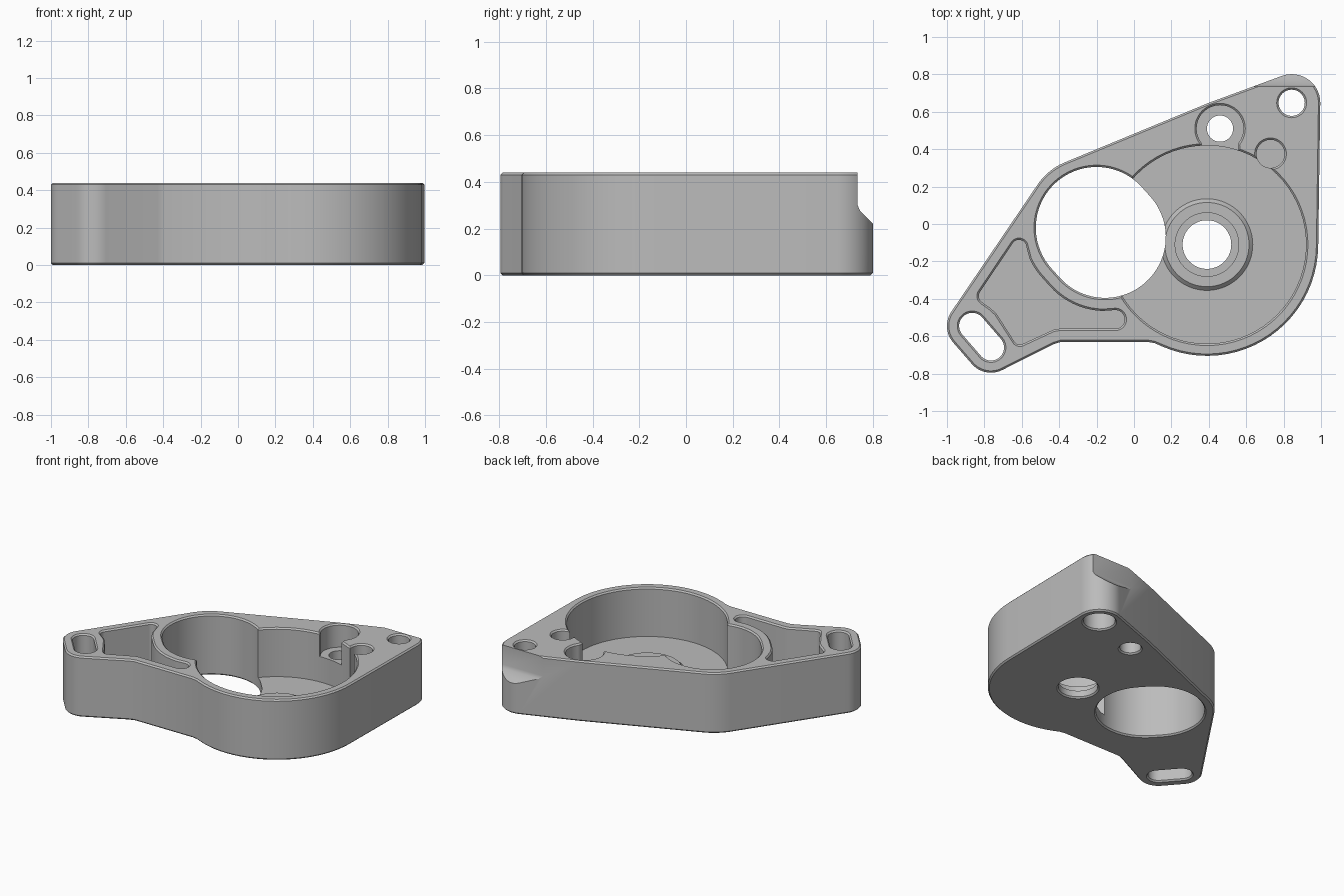
import bpy, bmesh
from math import cos, sin, radians, ceil
from mathutils import Vector

if "Cube" in bpy.data.objects:
    bpy.data.objects.remove(bpy.data.objects["Cube"])

H = 0.44      # plate height
C = 0.01      # edge chamfer
FLOOR = 0.085  # pocket floor

grey = bpy.data.materials.new("machined grey")
grey.use_nodes = True
grey.diffuse_color = (0.5, 0.5, 0.5, 1)
grey.node_tree.nodes["Principled BSDF"].inputs["Base Color"].default_value = (0.5, 0.5, 0.5, 1)


def path(*parts):
    """Closed outline from points (x, y) and arcs (x, y, radius, start, end)."""
    pts = []
    for p in parts:
        if len(p) == 2:
            pts.append(Vector(p))
            continue
        x, y, r, a, b = p
        n = max(2, ceil(abs(b - a) / 5))
        for i in range(n + 1):
            t = radians(a + (b - a) * i / n)
            pts.append(Vector((x + r * cos(t), y + r * sin(t))))
    return pts


def circle(x, y, r):
    return path((x, y, r, 0, 360))[:-1]


def slot(a, b, r, angle):
    return path((*a, r, angle + 90, angle + 270), (*b, r, angle - 90, angle + 90))


def grow(pts, d):
    """Offset a counter-clockwise outline outward with mitred corners."""
    out = []
    for i, p in enumerate(pts):
        e1 = (p - pts[i - 1]).normalized()
        e2 = (pts[(i + 1) % len(pts)] - p).normalized()
        n1, n2 = Vector((e1.y, -e1.x)), Vector((e2.y, -e2.x))
        out.append(p + (n1 + n2) * d / max(0.4, 1 + n1.dot(n2)))
    return out


def prism(name, pts, rings):
    """Stack the outline at each (height, offset) and close it."""
    bm = bmesh.new()
    loops = []
    for z, d in rings:
        loops.append([bm.verts.new((p.x, p.y, z)) for p in grow(pts, d)])
    for lo, hi in zip(loops, loops[1:]):
        for i in range(len(lo)):
            j = (i + 1) % len(lo)
            bm.faces.new((lo[i], lo[j], hi[j], hi[i]))
    bm.faces.new(loops[0][::-1])
    bm.faces.new(loops[-1])
    mesh = bpy.data.meshes.new(name)
    bm.to_mesh(mesh)
    bm.free()
    mesh.materials.append(grey)
    ob = bpy.data.objects.new(name, mesh)
    bpy.context.collection.objects.link(ob)
    return ob


def combine(tool, operation="DIFFERENCE"):
    mod = body.modifiers.new("combine", "BOOLEAN")
    mod.operation, mod.solver, mod.object = operation, "EXACT", tool
    bpy.context.view_layer.objects.active = body
    bpy.ops.object.modifier_apply(modifier=mod.name)
    bpy.data.objects.remove(tool)


def cut(pts, floor=None, flare=True):
    """Cut down from the top, or right through, with chamfered rims."""
    low = [(-2 * C, 3 * C), (C, 0)] if floor is None else [(floor, 0)]
    top = [(H - C, 0), (H + 2 * C, 3 * C)] if flare else [(H + 2 * C, 0)]
    combine(prism("cutter", pts, low + top))


# Plate outline
slot_a, slot_b = (-0.865, -0.545), (-0.765, -0.66)
outline = path(
    (0.39, -0.11, 0.595, -114, -1),
    (0.843, 0.648, 0.153, -1, 111),
    (0.40, 0.648),
    (-0.243, 0.025, 0.33, 113, 144),
    (*slot_a, 0.135, 144, 221),
    (*slot_b, 0.135, 221, 296),
    (-0.43, -0.643), (-0.39, -0.63),
    (0.07, -0.63), (0.11, -0.637))
body = prism("housing_plate", outline, [(0, -C), (C, 0), (H - C, 0), (H, -C)])

# Round main pocket with raised bearing boss on its floor
cx, cy = 0.39, -0.11
cut(circle(cx, cy, 0.53), FLOOR)
combine(prism("boss", circle(cx, cy, 0.225), [(0.05, 0.02), (0.09, 0.02), (0.11, 0)]), "UNION")

# Oblong through bore, bearing seat and shaft hole
cut(slot((-0.2, -0.02), (-0.155, -0.07), 0.325, -48))
cut(circle(cx, cy, 0.17), 0.055, flare=False)
cut(circle(cx, cy, 0.13))

# Screw recess opening into the main pocket, with its hole
LEDGE = 0.27
cut(path((0.46, 0.51, 0.125, -38, 218), (0.365, 0.42), (0.36, 0.37),
         (0.56, 0.37), (0.555, 0.42)), LEDGE)
cut(circle(0.46, 0.51, 0.07))

# Blind hole beside the pocket
cut(circle(0.73, 0.375, 0.075), 0.06)

# Corner mounting hole with counterbore underneath
cut(circle(0.843, 0.648, 0.07))
combine(prism("counterbore", circle(0.843, 0.648, 0.105), [(-2 * C, 3 * C), (C, 0), (0.15, 0)]))

# Adjustment slot
cut(slot(slot_a, slot_b, 0.07, -49))

# Lightening pocket that follows the bore
cut(path(
    (-0.1, -0.51, 0.05, -90, 90),
    (-0.155, -0.07, 0.395, 268, 222),
    (-0.2, -0.02, 0.395, 221, 205),
    (-0.615, -0.125, 0.04, 25, 144),
    (-0.79, -0.385, 0.04, 144, 235),
    (-0.765, -0.452), (-0.735, -0.48),
    (-0.61, -0.61, 0.035, 210, 292),
    (-0.43, -0.565), (-0.40, -0.56)), FLOOR)

# Sloped relief on the back corner
relief = path((0.735, 0.6), (0.735, 0.30), (0.745, 0.277), (0.9, 0.122), (0.9, 0.6))
tool = prism("relief", relief, [(0.4, 0), (1.2, 0)])
for v in tool.data.vertices:
    y, z, x = v.co
    v.co = (x, y, z)
combine(tool)

# Smooth walls with crisp edges
bpy.ops.object.select_all(action="DESELECT")
body.select_set(True)
bpy.context.view_layer.objects.active = body
bpy.ops.object.shade_smooth_by_angle(angle=radians(30))
